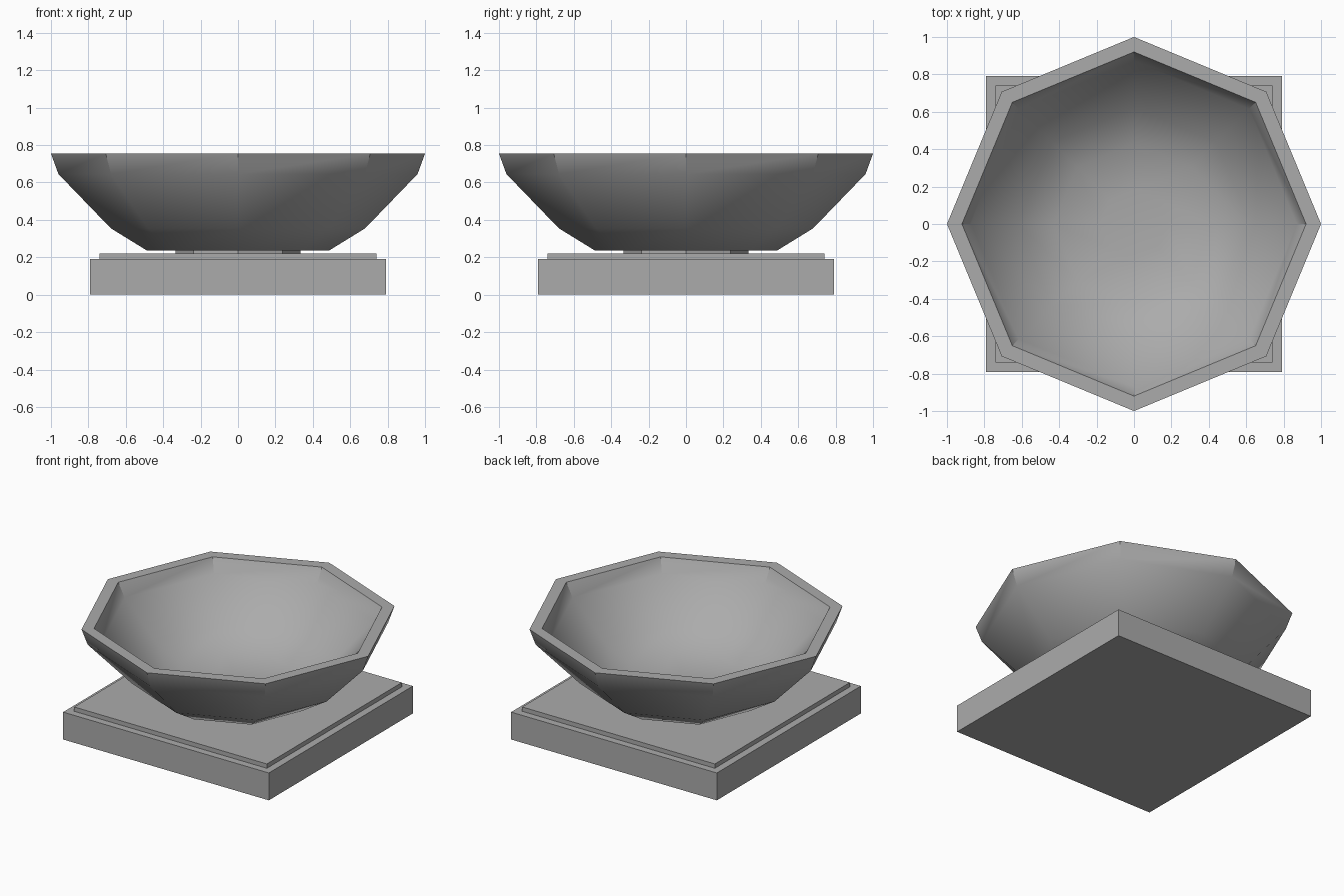
import bpy, bmesh, math

cube = bpy.data.objects.get("Cube")
if cube:
    bpy.data.objects.remove(cube, do_unlink=True)

# Single stone colour
stone = bpy.data.materials.new("grey_stone")
stone.use_nodes = True
COLOUR = (0.41, 0.41, 0.41, 1)
stone.diffuse_color = COLOUR
stone.node_tree.nodes["Principled BSDF"].inputs["Base Color"].default_value = COLOUR


def add_object(name, bm):
    bmesh.ops.recalc_face_normals(bm, faces=bm.faces)
    mesh = bpy.data.meshes.new(name)
    bm.to_mesh(mesh)
    bm.free()
    mesh.materials.append(stone)
    obj = bpy.data.objects.new(name, mesh)
    bpy.context.collection.objects.link(obj)
    return obj


def slab(name, half, bottom, top):
    bm = bmesh.new()
    bmesh.ops.create_cube(bm, size=1)
    for v in bm.verts:
        v.co.x *= 2 * half
        v.co.y *= 2 * half
        v.co.z = top if v.co.z > 0 else bottom
    return add_object(name, bm)


def lathe(name, profile, sides=8):
    """Stack polygon rings along the profile and cap both ends."""
    bm = bmesh.new()
    rings = []
    for r, z in profile:
        angles = [math.tau * i / sides for i in range(sides)]
        rings.append([bm.verts.new((r * math.cos(a), r * math.sin(a), z)) for a in angles])
    for low, high in zip(rings, rings[1:]):
        for i in range(sides):
            j = (i + 1) % sides
            bm.faces.new((low[i], low[j], high[j], high[i]))
    bm.faces.new(rings[0])
    bm.faces.new(rings[-1])
    return add_object(name, bm)


# Square plinth with a thin raised step
slab("plinth", 0.79, 0, 0.19)
slab("plinth_step", 0.74, 0.19, 0.22)

# Short foot under the bowl
lathe("bowl_foot", [(0.335, 0.22), (0.335, 0.236)])

# Octagonal bowl: outer wall, flat rim, inner wall
bowl = lathe("bowl", [
    (0.485, 0.235), (0.68, 0.355), (0.96, 0.645), (1.0, 0.755),
    (0.92, 0.755), (0.87, 0.66), (0.62, 0.41), (0.43, 0.31), (0.18, 0.285),
])
bpy.ops.object.select_all(action="DESELECT")
bowl.select_set(True)
bpy.context.view_layer.objects.active = bowl
bpy.ops.object.shade_smooth_by_angle(angle=math.radians(40))
